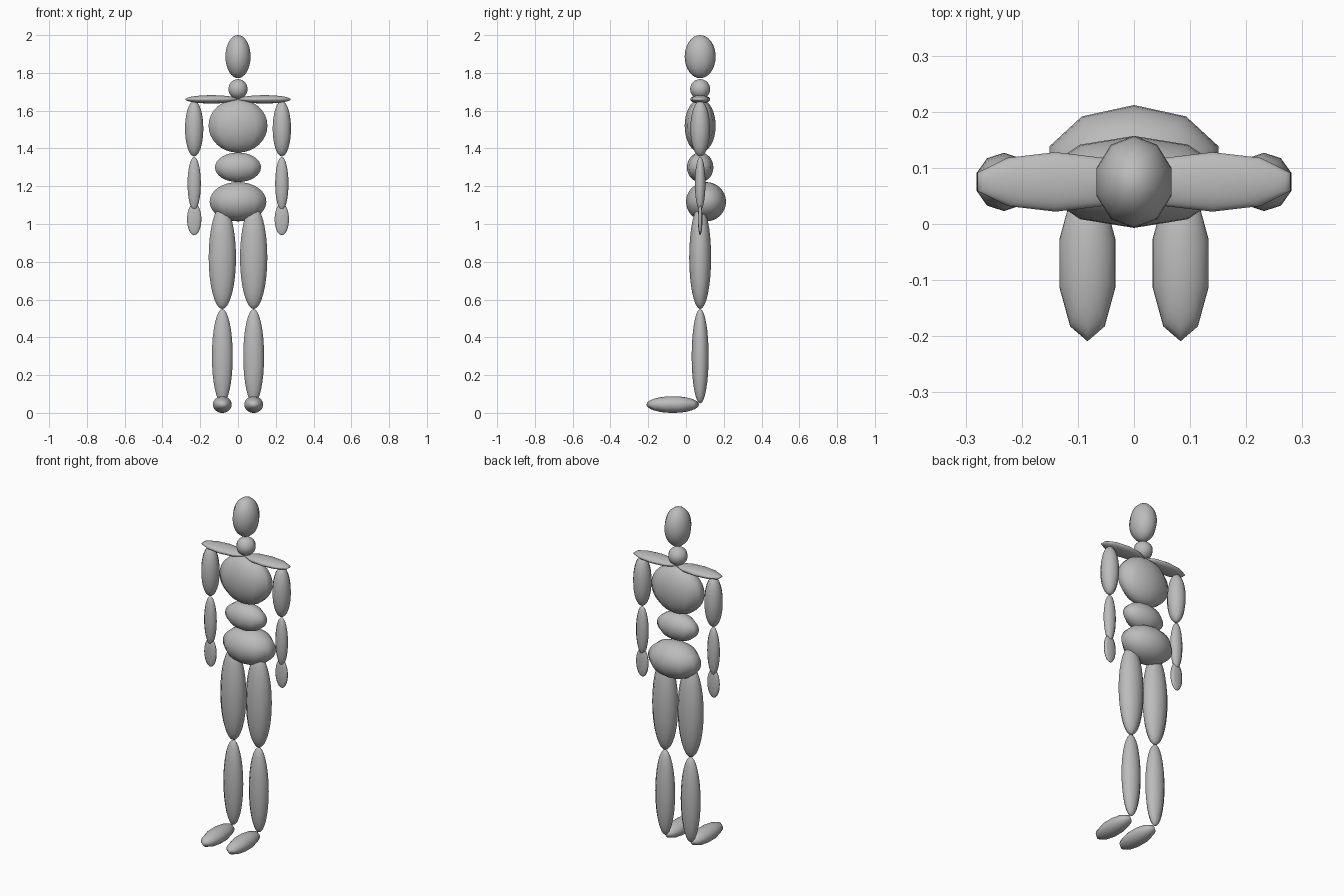
import bpy
import bmesh
from math import radians
from mathutils import Matrix

cube = bpy.data.objects.get("Cube")
if cube:
    bpy.data.objects.remove(cube, do_unlink=True)

GREY = (0.5, 0.5, 0.5, 1.0)
grey = bpy.data.materials.new("plain grey")
grey.use_nodes = True
grey.diffuse_color = GREY
grey.node_tree.nodes["Principled BSDF"].inputs["Base Color"].default_value = GREY

BODY_Y = 0.075   # depth of the standing axis
LIMB_X = 0.232   # arm offset
LEG_X = 0.083    # leg offset


def ellipsoid(name, centre, radii):
    """Ten-sided smooth ellipsoid with a vertex on the front and back."""
    bm = bmesh.new()
    bmesh.ops.create_uvsphere(bm, u_segments=10, v_segments=16, radius=1)
    if max(v.co.y for v in bm.verts) < 0.99:
        bmesh.ops.rotate(bm, verts=bm.verts, matrix=Matrix.Rotation(radians(90), 3, 'Z'))
    bmesh.ops.scale(bm, verts=bm.verts, vec=radii)
    for face in bm.faces:
        face.smooth = True
    mesh = bpy.data.meshes.new(name)
    bm.to_mesh(mesh)
    bm.free()
    mesh.materials.append(grey)
    obj = bpy.data.objects.new(name, mesh)
    obj.location = centre
    bpy.context.collection.objects.link(obj)


def pair(name, centre, radii):
    """Matching left and right parts."""
    x, y, z = centre
    ellipsoid("left_" + name, (x, y, z), radii)
    ellipsoid("right_" + name, (-x, y, z), radii)


# Head and trunk
ellipsoid("head", (0, BODY_Y, 1.886), (0.07, 0.082, 0.114))
ellipsoid("neck", (0, BODY_Y, 1.714), (0.053, 0.053, 0.053))
ellipsoid("chest", (0, BODY_Y, 1.52), (0.164, 0.082, 0.142))
ellipsoid("abdomen", (0, BODY_Y, 1.3), (0.128, 0.07, 0.078))
ellipsoid("pelvis", (0, 0.106, 1.118), (0.158, 0.106, 0.104))

# Shoulders and arms
pair("shoulder", (0.14, BODY_Y, 1.66), (0.146, 0.053, 0.022))
pair("upper_arm", (LIMB_X, BODY_Y, 1.505), (0.051, 0.052, 0.147))
pair("forearm", (LIMB_X, BODY_Y, 1.214), (0.037, 0.028, 0.141))
pair("hand", (LIMB_X, BODY_Y, 1.025), (0.04, 0.012, 0.084))

# Legs and feet
pair("thigh", (LEG_X, BODY_Y, 0.823), (0.076, 0.058, 0.273))
pair("shin", (LEG_X, BODY_Y, 0.3), (0.058, 0.045, 0.25))
pair("foot", (LEG_X, -0.07, 0.044), (0.0525, 0.139, 0.044))
